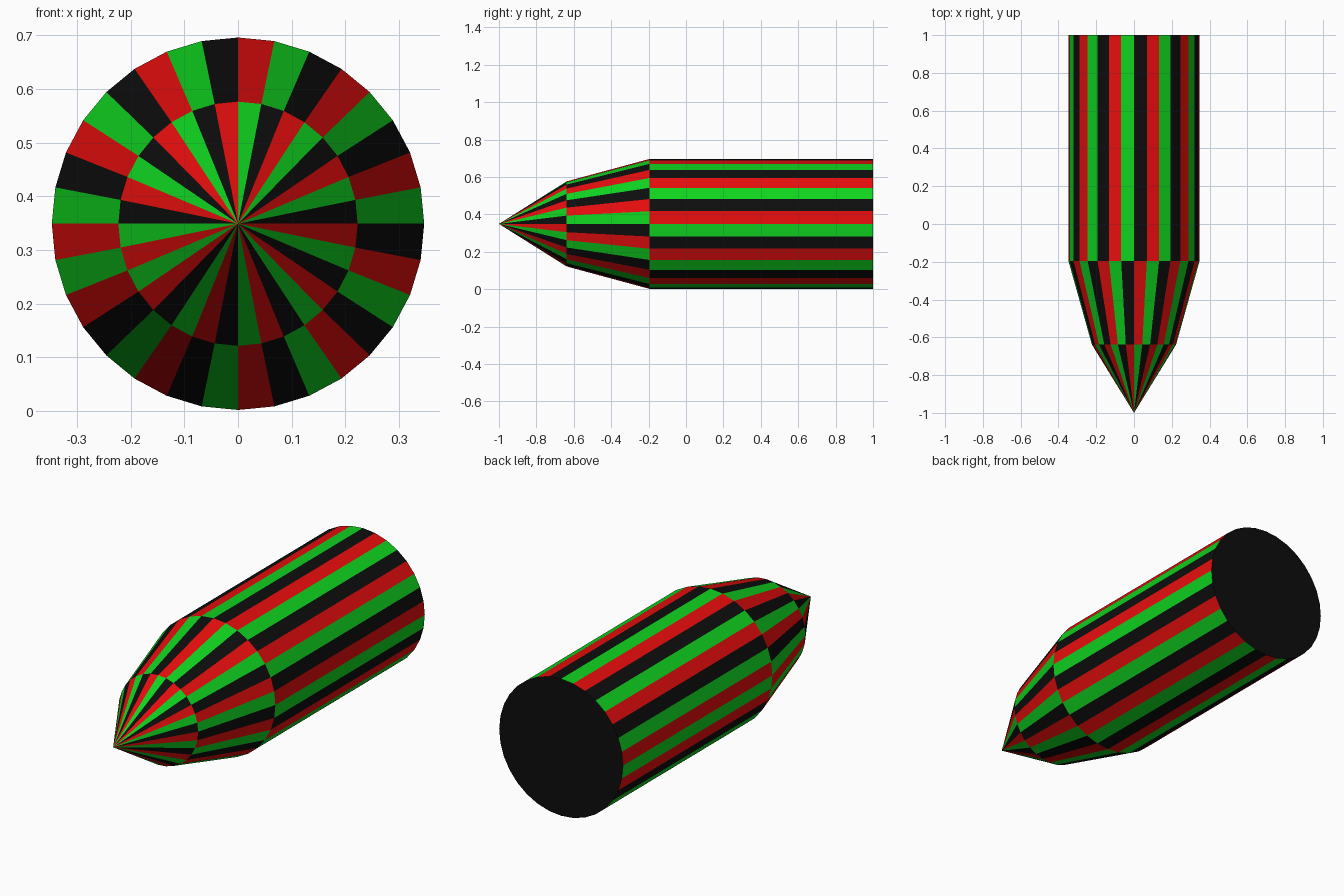
import bpy, bmesh
from math import sin, cos, tau

if "Cube" in bpy.data.objects:
    bpy.data.objects.remove(bpy.data.objects["Cube"])

SIDES = 32
CENTRE_Z = 0.349

def material(name, rgb):
    m = bpy.data.materials.new(name)
    m.diffuse_color = (*rgb, 1.0)
    m.use_nodes = True
    m.node_tree.nodes["Principled BSDF"].inputs["Base Color"].default_value = m.diffuse_color
    return m

stripes = [
    material("red", (0.80, 0.004, 0.004)),
    material("green", (0.005, 0.65, 0.014)),
    material("black", (0.004, 0.004, 0.004)),
]

bm = bmesh.new()

def ring(y, rx, rz):
    # clockwise from the top as seen from the front
    return [bm.verts.new((rx * sin(tau * i / SIDES), y, CENTRE_Z + rz * cos(tau * i / SIDES)))
            for i in range(SIDES)]

def band(front, back, first):
    # striped band; the three-colour pattern starts at side number `first`
    for i in range(SIDES):
        j = (i + 1) % SIDES
        tip = [front[0]] if len(front) == 1 else [front[i], front[j]]
        face = bm.faces.new(tip + [back[j], back[i]])
        face.material_index = ((i - first) % SIDES) % 3

# Profile: pointed tip, nose edge, shoulder, flat back end
tip = [bm.verts.new((0, -1, CENTRE_Z))]
nose = ring(-0.638, 0.223, 0.2275)
shoulder = ring(-0.196, 0.347, 0.347)
end = ring(1.0, 0.347, 0.347)

# Each band's stripes are shifted by one side
band(tip, nose, 22)
band(nose, shoulder, 23)
band(shoulder, end, 24)

# Black back cap
bm.faces.new(end).material_index = 2

bmesh.ops.recalc_face_normals(bm, faces=bm.faces)
mesh = bpy.data.meshes.new("striped_pointed_cylinder")
bm.to_mesh(mesh)
bm.free()
for m in stripes:
    mesh.materials.append(m)
bpy.context.collection.objects.link(bpy.data.objects.new("striped_pointed_cylinder", mesh))
